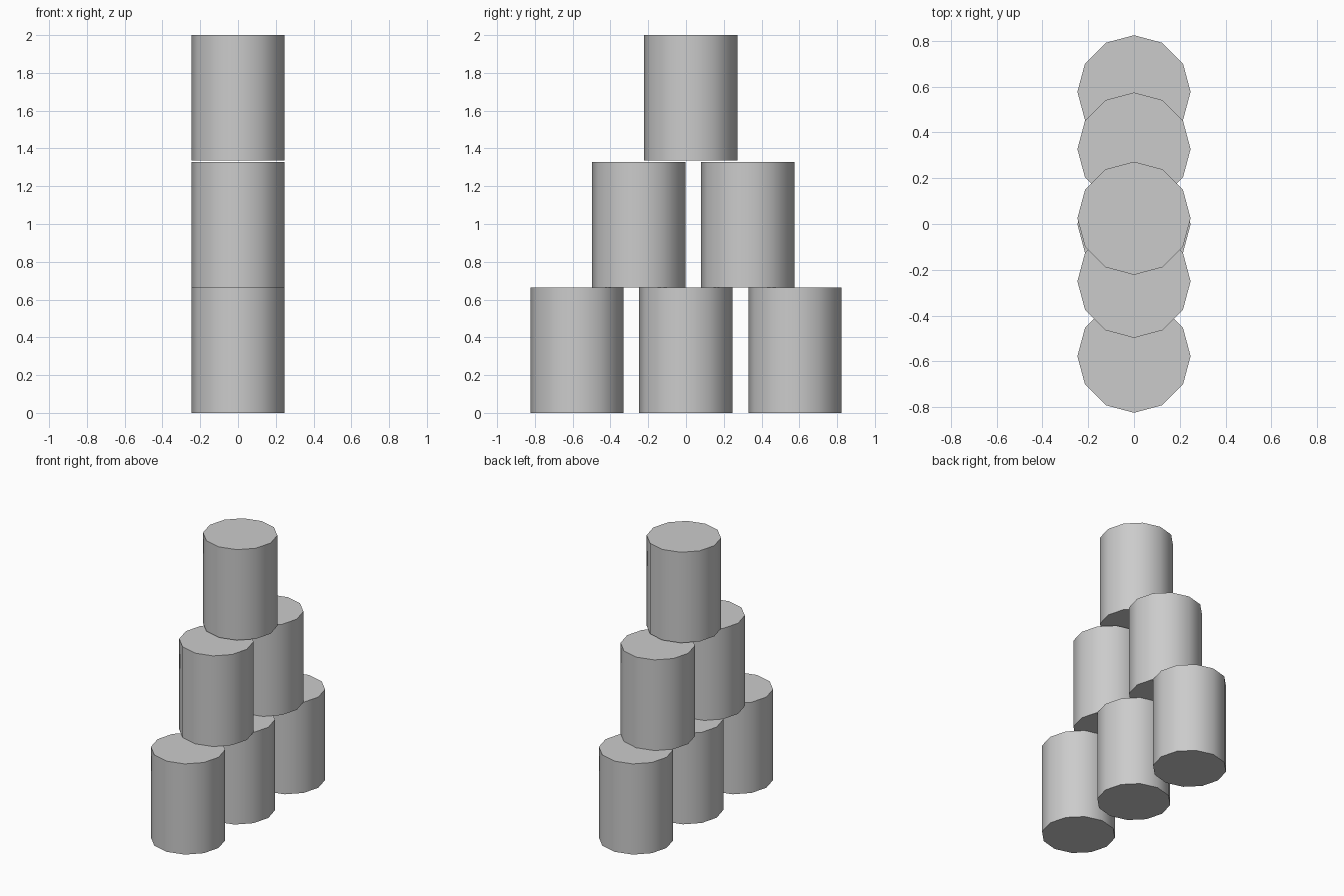
import bpy
import math

cube = bpy.data.objects.get("Cube")
if cube:
    bpy.data.objects.remove(cube, do_unlink=True)

# One plain grey for every can
grey = bpy.data.materials.new("plain_grey")
grey.use_nodes = True
colour = (0.6, 0.6, 0.6, 1.0)
grey.diffuse_color = colour
grey.node_tree.nodes["Principled BSDF"].inputs["Base Color"].default_value = colour

RADIUS, HEIGHT = 0.247, 0.663


def add_can(name, y, base):
    """Twelve-sided can with smooth sides and flat, sharp-edged ends."""
    bpy.ops.mesh.primitive_cylinder_add(
        vertices=12, radius=RADIUS, depth=HEIGHT, location=(0, y, base + HEIGHT / 2))
    can = bpy.context.object
    can.name = name
    can.data.materials.append(grey)
    bpy.ops.object.shade_smooth_by_angle(angle=math.radians(40))


# Pyramid of cans: base height and y centres of each row
rows = {
    "bottom_can": (0.0, (-0.577, -0.002, 0.577)),
    "middle_can": (0.665, (-0.25, 0.327)),
    "top_can": (1.337, (0.025,)),
}
for row, (base, centres) in rows.items():
    for i, y in enumerate(centres, 1):
        add_can(f"{row}_{i}", y, base)
